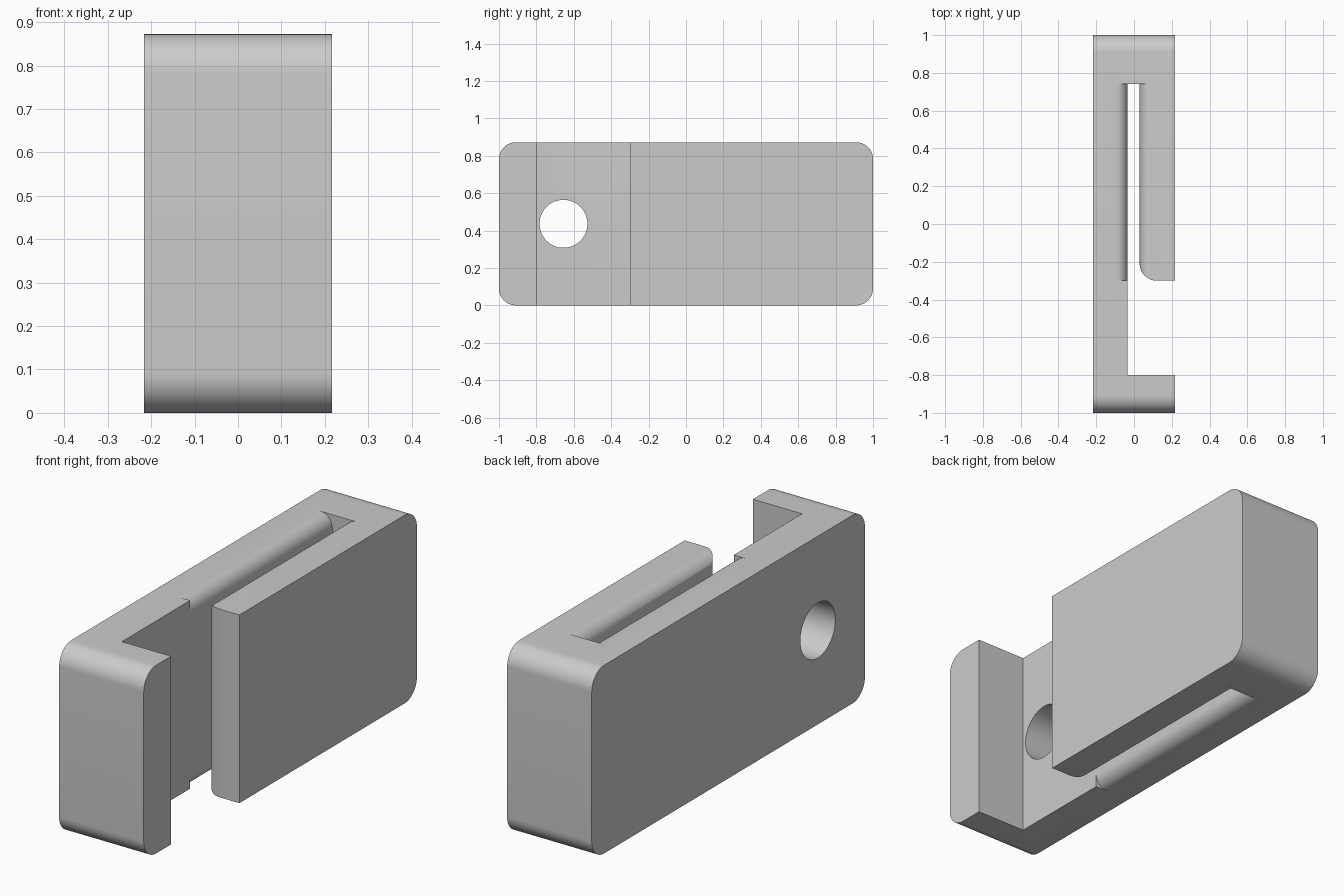
import bpy, bmesh, math
from mathutils import Vector

if "Cube" in bpy.data.objects:
    bpy.data.objects.remove(bpy.data.objects["Cube"], do_unlink=True)

HALF_W, HEIGHT = 0.217, 0.872      # overall half width and height
MID = HEIGHT / 2
SLOT_L, SLOT_R = -0.035, 0.03      # slot walls
ARM_Y, SLOT_Y = -0.3, 0.74         # arm tip and closed end of the slot
ROUND, FLARE = 0.09, 0.06          # corner and slot lip radii

grey = bpy.data.materials.new("light grey")
grey.use_nodes = True
grey.diffuse_color = (0.6, 0.6, 0.6, 1)
grey.node_tree.nodes["Principled BSDF"].inputs["Base Color"].default_value = (0.6, 0.6, 0.6, 1)


def arc(cx, cy, r, start, end, steps=14):
    angles = [math.radians(start + (end - start) * i / steps) for i in range(steps + 1)]
    return [(cx + r * math.cos(a), cy + r * math.sin(a)) for a in angles]


def prism(name, profile, place, lo, hi):
    """Extrude a 2D profile from lo to hi; place maps (u, v, depth) to xyz."""
    bm = bmesh.new()
    base = [bm.verts.new(place(u, v, lo)) for u, v in profile]
    face = bm.faces.new(base)
    new = bmesh.ops.extrude_face_region(bm, geom=[face])["geom"]
    shift = Vector(place(0, 0, hi)) - Vector(place(0, 0, lo))
    bmesh.ops.translate(bm, vec=shift, verts=[g for g in new if isinstance(g, bmesh.types.BMVert)])
    bmesh.ops.recalc_face_normals(bm, faces=bm.faces)
    mesh = bpy.data.meshes.new(name)
    bm.to_mesh(mesh)
    bm.free()
    mesh.materials.append(grey)
    obj = bpy.data.objects.new(name, mesh)
    bpy.context.collection.objects.link(obj)
    return obj


def along_x(u, v, d): return (d, u, v)
def along_y(u, v, d): return (u, d, v)
def along_z(u, v, d): return (u, v, d)


# Rounded block
outline = []
for cy, cz, a in ((1, 1, 0), (-1, 1, 90), (-1, -1, 180), (1, -1, 270)):
    outline += arc(cy * (1 - ROUND), MID + cz * (MID - ROUND), ROUND, a, a + 90)
body = prism("clip_body", outline, along_x, -HALF_W, HALF_W)

# Side opening joined to the slot, with the arm tip rounded
opening = [(SLOT_L, -0.8), (0.4, -0.8), (0.4, ARM_Y)]
opening += arc(SLOT_R + ROUND, ARM_Y + ROUND, ROUND, 270, 180)
opening += [(SLOT_R, SLOT_Y), (SLOT_L, SLOT_Y)]
cutters = [prism("opening_cutter", opening, along_z, -0.2, HEIGHT + 0.2)]

# Rounded lips on the slot, top and bottom
lip = arc(SLOT_L - FLARE, -FLARE, FLARE, 90, 0) + arc(SLOT_R + FLARE, -FLARE, FLARE, 180, 90)
lip += [(SLOT_R + FLARE, 0.1), (SLOT_L - FLARE, 0.1)]
for name, side in (("top", 1), ("bottom", -1)):
    profile = [(x, MID + side * (MID + z)) for x, z in lip]
    cutters.append(prism(name + "_lip_cutter", profile, along_y, ARM_Y, SLOT_Y))

# Round hole through the plate
hole = arc(-0.655, MID, 0.128, 0, 360, 64)[:-1]
cutters.append(prism("hole_cutter", hole, along_x, -0.4, 0.1))

# Apply the cuts
bpy.context.view_layer.objects.active = body
for cutter in cutters:
    cutter.hide_render = True
    mod = body.modifiers.new(cutter.name, "BOOLEAN")
    mod.operation, mod.solver, mod.object = "DIFFERENCE", "EXACT", cutter
    bpy.ops.object.modifier_apply(modifier=mod.name)
    bpy.data.objects.remove(cutter, do_unlink=True)

bpy.ops.object.select_all(action="DESELECT")
body.select_set(True)
bpy.ops.object.shade_smooth_by_angle(angle=math.radians(30))
